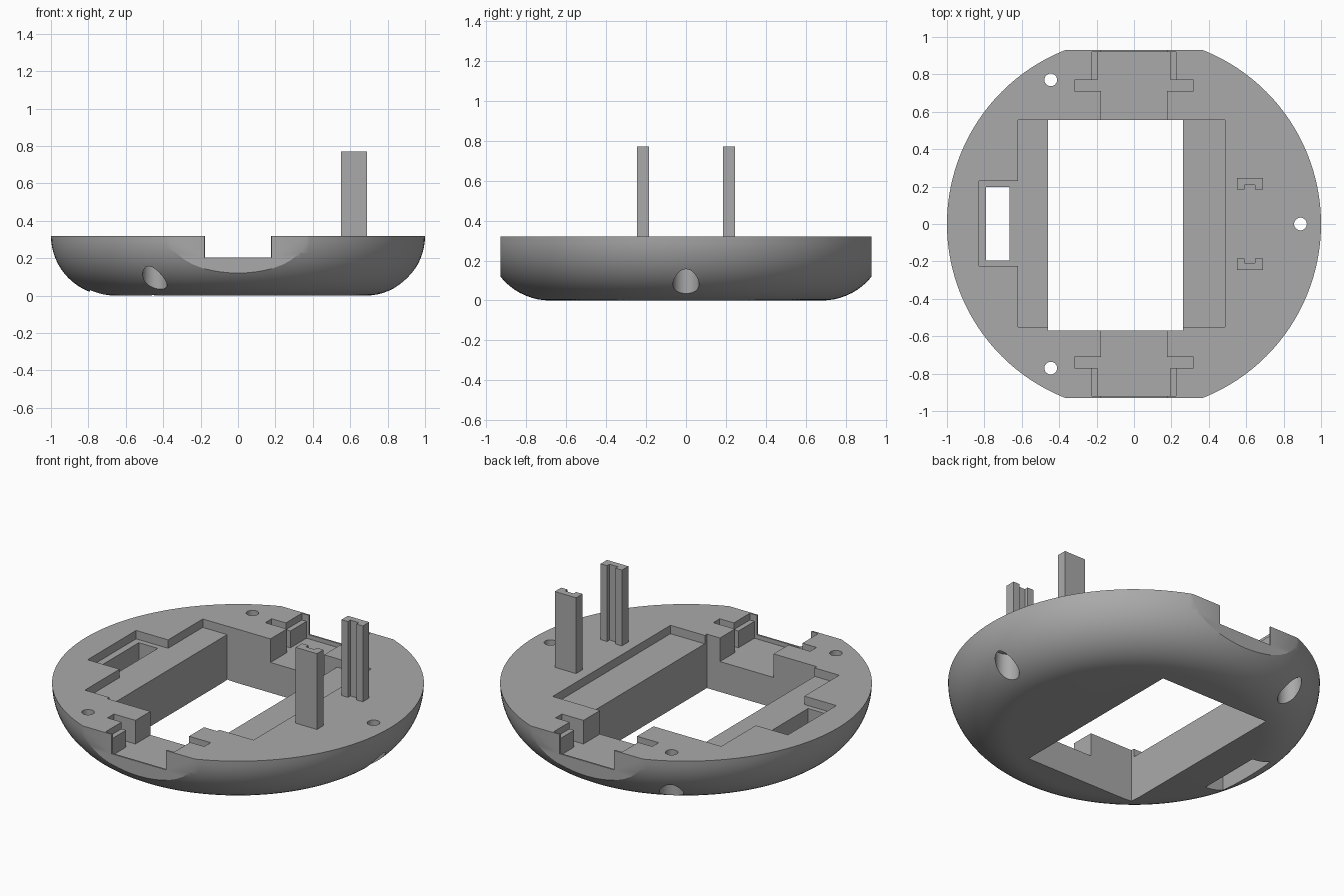
import bpy, bmesh, math

if "Cube" in bpy.data.objects:
    bpy.data.objects.remove(bpy.data.objects["Cube"])

grey = bpy.data.materials.new("plain grey")
grey.diffuse_color = (0.4, 0.4, 0.4, 1)
grey.use_nodes = True
grey.node_tree.nodes["Principled BSDF"].inputs["Base Color"].default_value = grey.diffuse_color


def to_object(name, bm):
    bmesh.ops.recalc_face_normals(bm, faces=bm.faces)
    mesh = bpy.data.meshes.new(name)
    bm.to_mesh(mesh)
    bm.free()
    mesh.materials.append(grey)
    ob = bpy.data.objects.new(name, mesh)
    bpy.context.collection.objects.link(ob)
    return ob


def box(name, x0, x1, y0, y1, z0, z1):
    bm = bmesh.new()
    bmesh.ops.create_cube(bm, size=1)
    for v in bm.verts:
        v.co = (x1 if v.co.x > 0 else x0, y1 if v.co.y > 0 else y0, z1 if v.co.z > 0 else z0)
    return to_object(name, bm)


def cylinder(name, x, y, r, z0, z1):
    bm = bmesh.new()
    bmesh.ops.create_cone(bm, cap_ends=True, segments=32, radius1=r, radius2=r, depth=z1 - z0)
    bmesh.ops.translate(bm, verts=bm.verts, vec=(x, y, (z0 + z1) / 2))
    return to_object(name, bm)


def cut(target, cutter):
    bpy.context.view_layer.objects.active = target
    mod = target.modifiers.new("cut", 'BOOLEAN')
    mod.operation, mod.solver, mod.object = 'DIFFERENCE', 'EXACT', cutter
    bpy.ops.object.modifier_apply(modifier=mod.name)
    bpy.data.objects.remove(cutter)


# Round base: flat bottom with a quarter-circle edge up to the flat top
H, N, ARC = 0.32, 128, 16
bm = bmesh.new()
rings = []
for i in range(ARC + 1):
    a = math.pi / 2 * i / ARC
    r, z = 1 - H + H * math.sin(a), H - H * math.cos(a)
    rings.append([bm.verts.new((r * math.cos(t * math.tau / N), r * math.sin(t * math.tau / N), z))
                  for t in range(N)])
for lo, hi in zip(rings, rings[1:]):
    for t in range(N):
        bm.faces.new((lo[t], lo[(t + 1) % N], hi[(t + 1) % N], hi[t]))
bm.faces.new(rings[0])
bm.faces.new(rings[-1])
base = to_object("round_base", bm)

TOP = 0.5
# Central window, shallow recess around it, side recess and side slot
cut(base, box("window", -0.46, 0.262, -0.57, 0.556, -0.1, TOP))
cut(base, box("recess", -0.62, 0.487, -0.55, 0.555, 0.27, TOP))
cut(base, box("side_recess", -0.83, -0.6, -0.225, 0.23, 0.27, TOP))
cut(base, box("side_slot", -0.79, -0.665, -0.195, 0.198, -0.1, TOP))

# Front and back: flat trim, connector channel, cross slot and stepped pocket
for s in (-1, 1):
    def cut_end(name, half_width, y0, y1, z0):
        cut(base, box(name, -half_width, half_width, min(s * y0, s * y1), max(s * y0, s * y1), z0, TOP))
    cut_end("flat_trim", 0.6, 0.93, 1.2, -0.1)
    cut_end("channel", 0.176, 0.5, 0.74, 0.18)
    cut_end("cross_slot", 0.318, 0.71, 0.77, 0.18)
    cut_end("pocket", 0.195, 0.74, 0.92, 0.18)
    cut_end("pocket_step", 0.225, 0.75, 0.92, 0.28)
    cut_end("opening", 0.178, 0.9, 1.2, 0.205)

# Three screw holes, counterbored from underneath
for k in range(3):
    a = k * math.tau / 3
    x, y = 0.89 * math.cos(a), 0.89 * math.sin(a)
    cut(base, cylinder("screw_hole", x, y, 0.034, -0.1, TOP))
    cut(base, cylinder("counterbore", x, y, 0.065, -0.1, 0.2))

bpy.ops.object.select_all(action='DESELECT')
base.select_set(True)
bpy.context.view_layer.objects.active = base
bpy.ops.object.shade_smooth_by_angle(angle=math.radians(25))

# Two upright grooved posts, grooves facing each other
profile = [(0.55, 0.185), (0.592, 0.185), (0.592, 0.208), (0.648, 0.208),
           (0.648, 0.185), (0.69, 0.185), (0.69, 0.245), (0.55, 0.245)]
for s, name in ((-1, "front_post"), (1, "back_post")):
    bm = bmesh.new()
    face = bm.faces.new([bm.verts.new((x, s * y, 0.31)) for x, y in profile])
    ext = bmesh.ops.extrude_face_region(bm, geom=[face], use_keep_orig=True)
    for v in ext["geom"]:
        if isinstance(v, bmesh.types.BMVert):
            v.co.z = 0.77
    to_object(name, bm)
